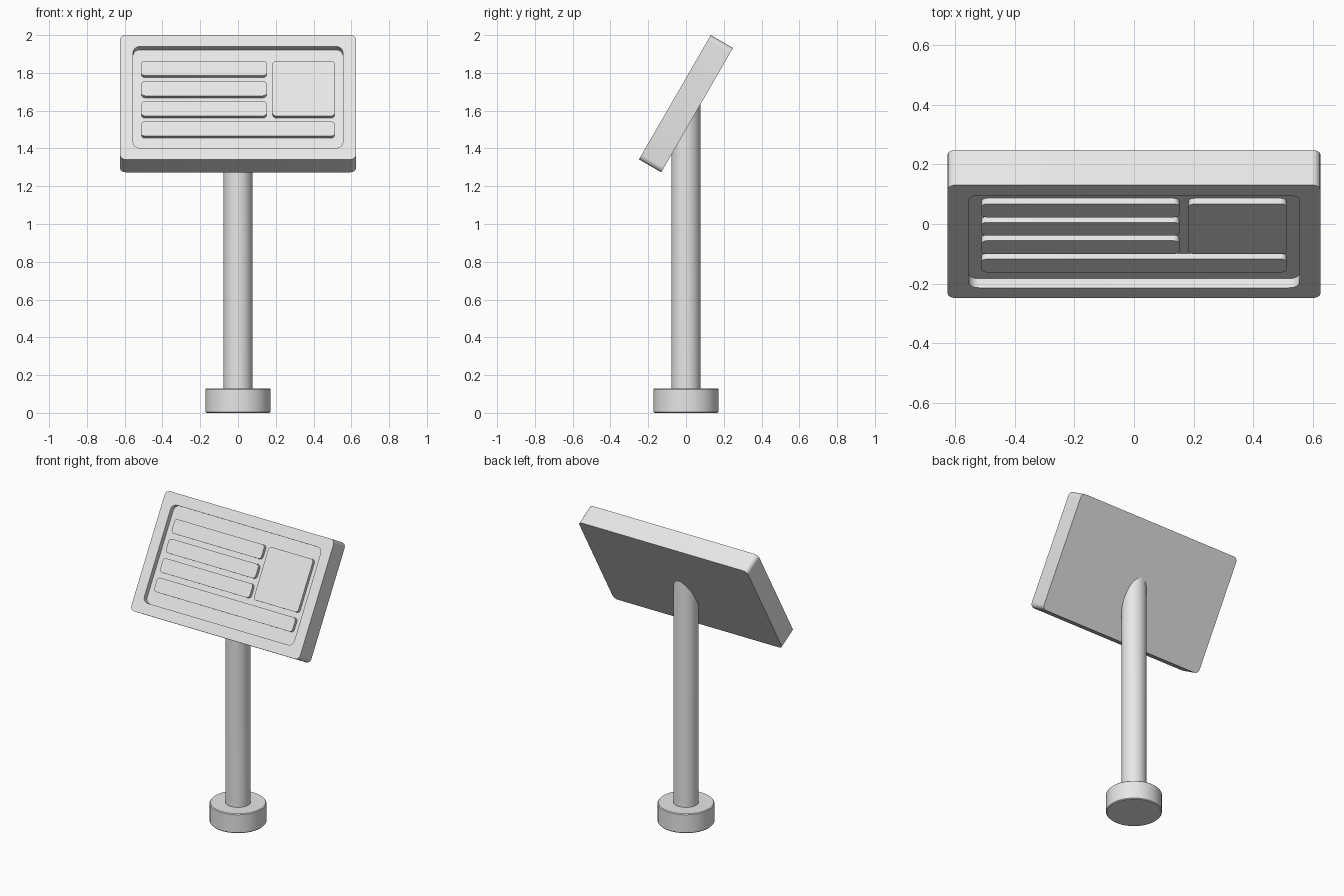
import bpy, bmesh, math
from mathutils import Matrix

if "Cube" in bpy.data.objects:
    bpy.data.objects.remove(bpy.data.objects["Cube"], do_unlink=True)

grey = bpy.data.materials.new("light grey")
grey.use_nodes = True
grey.diffuse_color = (0.8, 0.8, 0.8, 1)
grey.node_tree.nodes["Principled BSDF"].inputs["Base Color"].default_value = (0.8, 0.8, 0.8, 1)

TILT = math.radians(60)
PANEL_Z = 1.637
THICK = 0.136
FRONT = THICK / 2
FLOOR = FRONT - 0.035      # recess floor
RAISED = FRONT - 0.013     # top of the raised fields
panel_frame = Matrix.Translation((0, 0, PANEL_Z)) @ Matrix.Rotation(TILT, 4, "X")


def rounded_rect(w, h, r, z, cx=0, cy=0, steps=6):
    """Counter-clockwise outline of a rectangle with round corners."""
    points = []
    for i, (sx, sy) in enumerate([(1, 1), (-1, 1), (-1, -1), (1, -1)]):
        for k in range(steps + 1):
            a = math.pi / 2 * (i + k / steps)
            points.append((cx + sx * (w / 2 - r) + r * math.cos(a),
                           cy + sy * (h / 2 - r) + r * math.sin(a), z))
    return points


def circle(r, z, sides=48):
    return [(r * math.cos(2 * math.pi * k / sides),
             r * math.sin(2 * math.pi * k / sides), z) for k in range(sides)]


def loft(name, outlines, matrix=Matrix()):
    """Skin a stack of matching outlines and cap both ends."""
    bm = bmesh.new()
    rings = [[bm.verts.new(p) for p in o] for o in outlines]
    for a, b in zip(rings, rings[1:]):
        for i in range(len(a)):
            j = (i + 1) % len(a)
            bm.faces.new((a[i], a[j], b[j], b[i]))
    bm.faces.new(rings[0][::-1])
    bm.faces.new(rings[-1])
    mesh = bpy.data.meshes.new(name)
    bm.to_mesh(mesh)
    bm.free()
    mesh.materials.append(grey)
    obj = bpy.data.objects.new(name, mesh)
    bpy.context.collection.objects.link(obj)
    obj.matrix_world = matrix
    bpy.ops.object.select_all(action="DESELECT")
    obj.select_set(True)
    bpy.context.view_layer.objects.active = obj
    bpy.ops.object.shade_smooth_by_angle(angle=math.radians(30))
    return obj


# Round foot with slightly eased rims
loft("base", [circle(0.167, 0), circle(0.172, 0.005),
              circle(0.172, 0.125), circle(0.167, 0.13)])

# Post, its top cut parallel to the panel and hidden inside it
slanted_top = [(x, y, PANEL_Z - 0.03 + y * math.tan(TILT))
               for x, y, z in circle(0.077, 0)]
loft("post", [circle(0.077, 0.12), slanted_top])

# Tilted panel with a recessed front
loft("panel", [rounded_rect(1.25, 0.76, 0.03, -FRONT),
               rounded_rect(1.25, 0.76, 0.03, FRONT),
               rounded_rect(1.11, 0.62, 0.035, FRONT),
               rounded_rect(1.11, 0.62, 0.035, FLOOR)], panel_frame)


def field(name, left, right, bottom, top):
    """Raised rounded plate standing on the recess floor."""
    size = (right - left, top - bottom, 0.02)
    centre = ((left + right) / 2, (bottom + top) / 2)
    loft(name, [rounded_rect(*size, FLOOR - 0.005, *centre),
                rounded_rect(*size, RAISED, *centre)], panel_frame)


# Text bars, the lowest running full width, and a picture field
BAR, PITCH, TOP = 0.09, 0.1233, 0.23
for i in range(4):
    top = TOP - i * PITCH
    field(f"text_bar_{i + 1}", -0.512, 0.512 if i == 3 else 0.152, top - BAR, top)
field("picture_field", 0.183, 0.512, TOP - 2 * PITCH - BAR, TOP)
